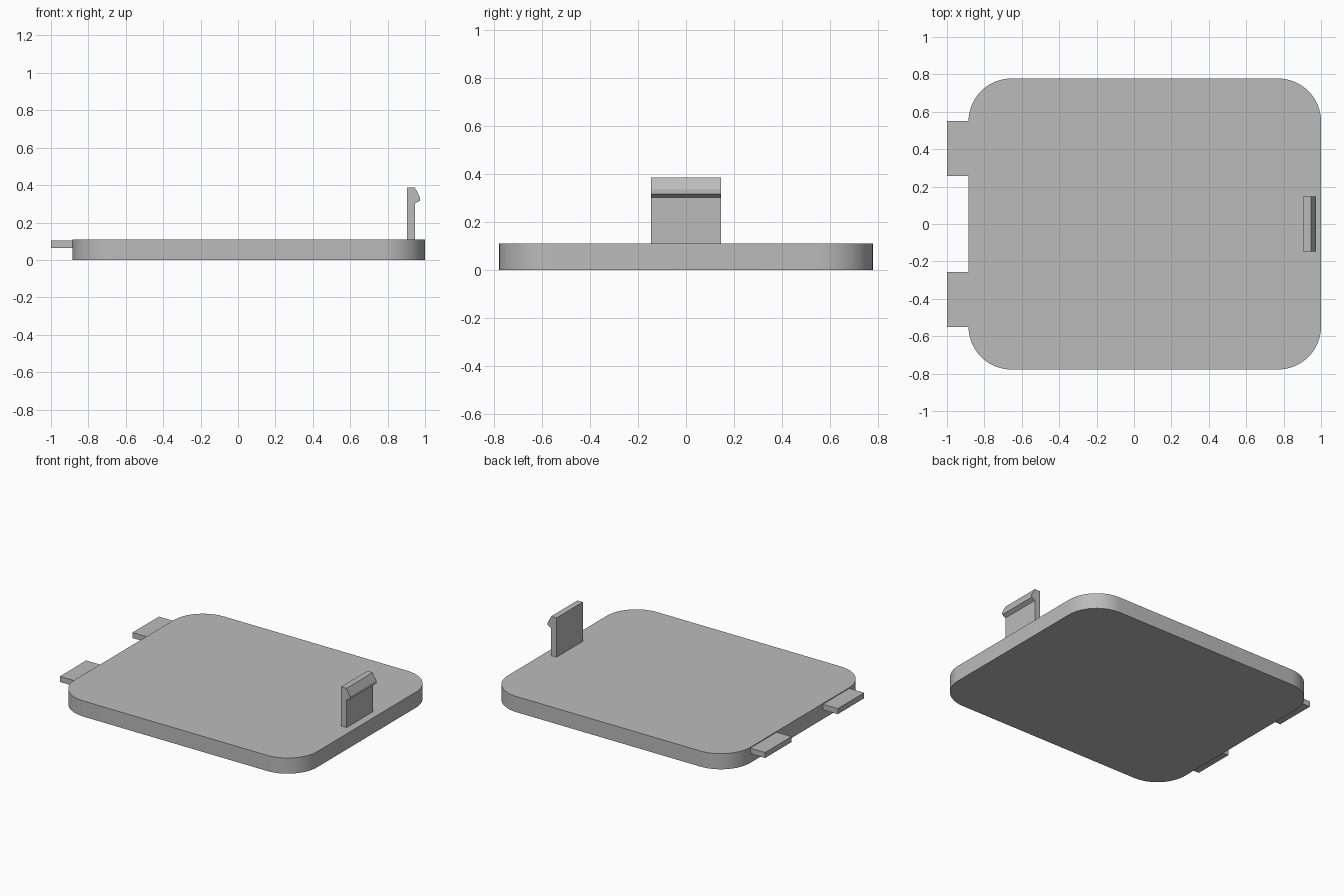
import bpy
import bmesh
from math import cos, sin, pi, radians

cube = bpy.data.objects.get("Cube")
if cube:
    bpy.data.objects.remove(cube, do_unlink=True)

grey = bpy.data.materials.new("plain grey")
grey.use_nodes = True
colour = (0.5, 0.5, 0.5, 1)
grey.diffuse_color = colour
grey.node_tree.nodes["Principled BSDF"].inputs["Base Color"].default_value = colour


def extrude_profile(name, points, direction):
    """Sweep a closed 3D outline along a direction into a solid."""
    bm = bmesh.new()
    face = bm.faces.new([bm.verts.new(p) for p in points])
    swept = bmesh.ops.extrude_face_region(bm, geom=[face])["geom"]
    verts = [g for g in swept if isinstance(g, bmesh.types.BMVert)]
    bmesh.ops.translate(bm, verts=verts, vec=direction)
    bmesh.ops.recalc_face_normals(bm, faces=bm.faces)
    mesh = bpy.data.meshes.new(name)
    bm.to_mesh(mesh)
    bm.free()
    mesh.materials.append(grey)
    obj = bpy.data.objects.new(name, mesh)
    bpy.context.collection.objects.link(obj)
    return obj


def rounded_rectangle(x0, x1, y0, y1, radius, steps=16):
    centres = [(x1 - radius, y1 - radius), (x0 + radius, y1 - radius),
               (x0 + radius, y0 + radius), (x1 - radius, y0 + radius)]
    return [(cx + radius * cos((q + i / steps) * pi / 2),
             cy + radius * sin((q + i / steps) * pi / 2), 0)
            for q, (cx, cy) in enumerate(centres) for i in range(steps + 1)]


# Cover plate with rounded corners
plate = extrude_profile("cover_plate",
                        rounded_rectangle(-0.885, 1, -0.778, 0.778, 0.23),
                        (0, 0, 0.11))
bpy.context.view_layer.objects.active = plate
plate.select_set(True)
bpy.ops.object.shade_smooth_by_angle(angle=radians(30))

# Two locating tabs on the right edge
for name, y in (("back_tab", 0.257), ("front_tab", -0.55)):
    outline = [(-1, y, 0.065), (-0.87, y, 0.065), (-0.87, y, 0.104), (-1, y, 0.104)]
    extrude_profile(name, outline, (0, 0.293, 0))

# Upright snap clip with an outward hook
clip = [(0.904, 0.1), (0.946, 0.1), (0.946, 0.302), (0.973, 0.317),
        (0.973, 0.335), (0.946, 0.386), (0.904, 0.386)]
extrude_profile("snap_clip", [(x, -0.146, z) for x, z in clip], (0, 0.292, 0))
